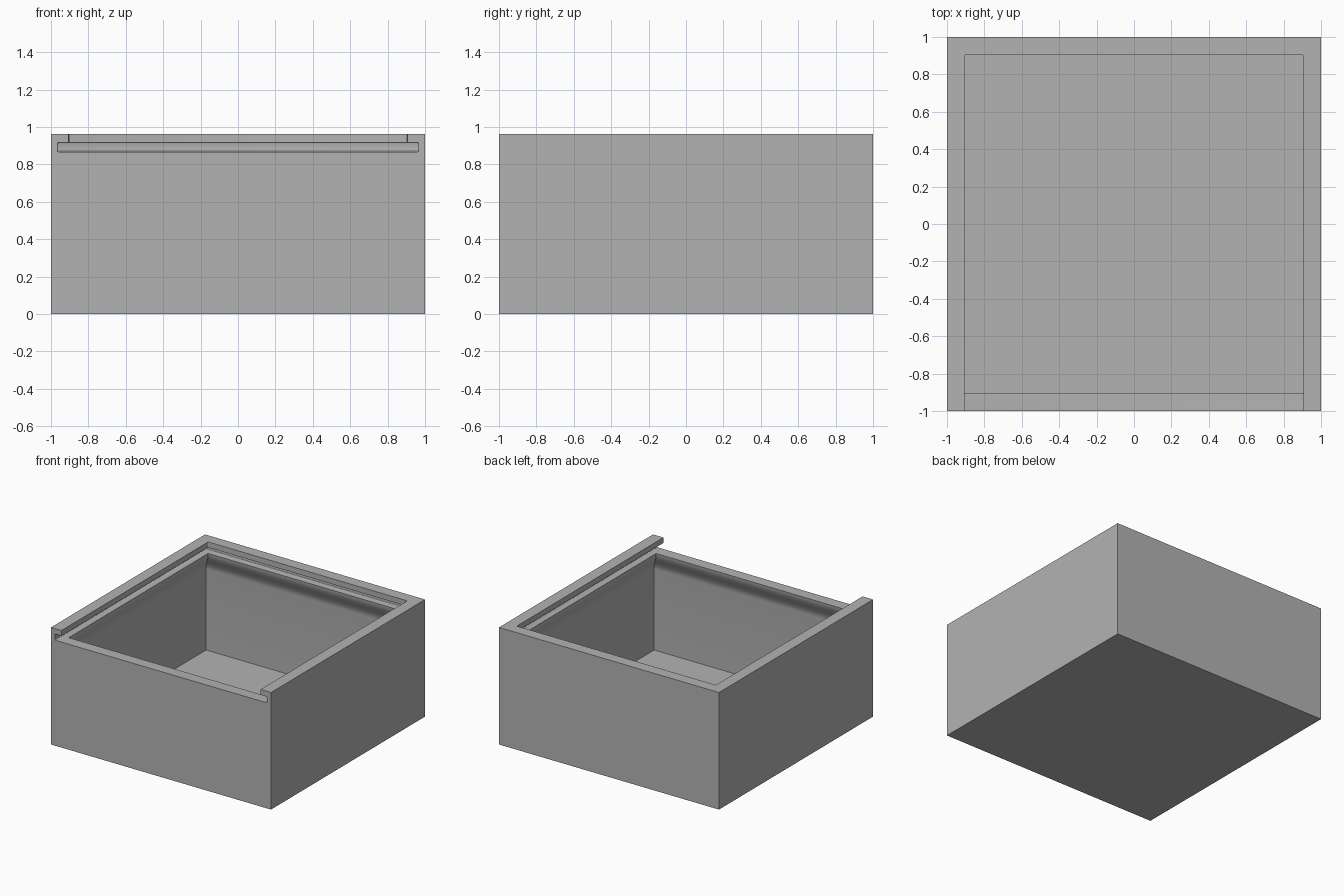
import bpy
import bmesh

if "Cube" in bpy.data.objects:
    bpy.data.objects.remove(bpy.data.objects["Cube"], do_unlink=True)

HEIGHT = 0.962
OPENING = 0.905      # half width of the mouth
INNER = 0.965        # half width of the cavity and of the lid groove
FLOOR = 0.035
LEDGE, LIP = 0.867, 0.917

grey = bpy.data.materials.new("light grey")
grey.use_nodes = True
colour = (0.45, 0.45, 0.45, 1)
grey.diffuse_color = colour
grey.node_tree.nodes["Principled BSDF"].inputs["Base Color"].default_value = colour


def finish(name, bm):
    bmesh.ops.recalc_face_normals(bm, faces=bm.faces)
    mesh = bpy.data.meshes.new(name)
    bm.to_mesh(mesh)
    bm.free()
    mesh.materials.append(grey)
    obj = bpy.data.objects.new(name, mesh)
    bpy.context.collection.objects.link(obj)
    return obj


def block(name, low, high, bevel=0):
    bm = bmesh.new()
    bmesh.ops.create_cube(bm, size=1)
    for v in bm.verts:
        v.co = [(a + b) / 2 + c * (b - a) for a, b, c in zip(low, high, v.co)]
    if bevel:
        bmesh.ops.bevel(bm, geom=bm.edges[:], offset=bevel, segments=3,
                        profile=0.5, affect='EDGES')
    return finish(name, bm)


def square_loft(name, profile):
    """Stack square rings given as (half width, height)."""
    bm = bmesh.new()
    rings = [[bm.verts.new((sx * r, sy * r, z)) for sx, sy in
              ((-1, -1), (1, -1), (1, 1), (-1, 1))] for r, z in profile]
    for a, b in zip(rings, rings[1:]):
        for i in range(4):
            j = (i + 1) % 4
            bm.faces.new((a[i], a[j], b[j], b[i]))
    bm.faces.new(rings[0])
    bm.faces.new(rings[-1])
    return finish(name, bm)


# Outer box
box = block("box_body", (-1, -1, 0), (1, 1, HEIGHT))

# Cavity whose walls thicken in a smooth curve up to the lid ledge
curve_start, steps = 0.70, 10
profile = [(INNER, FLOOR)]
for i in range(steps + 1):
    t = i / steps
    s = t * t * (3 - 2 * t)
    profile.append((INNER + (OPENING - INNER) * s,
                    curve_start + (LEDGE - curve_start) * t))
profile.append((OPENING, LEDGE + 0.02))

# Lid groove and mouth, both open at the front
cutters = [
    square_loft("cavity_cutter", profile),
    block("groove_cutter", (-INNER, -1.2, LEDGE), (INNER, INNER, LIP), 0.006),
    block("mouth_cutter", (-OPENING, -1.2, LIP - 0.02), (OPENING, OPENING, 1.2), 0.008),
]

bpy.context.view_layer.objects.active = box
for cutter in cutters:
    cutter.hide_render = True
    cut = box.modifiers.new(cutter.name, 'BOOLEAN')
    cut.operation = 'DIFFERENCE'
    cut.solver = 'EXACT'
    cut.object = cutter
    bpy.ops.object.modifier_apply(modifier=cut.name)
    bpy.data.objects.remove(cutter, do_unlink=True)

# Smooth the curved walls, keep the corners sharp
bpy.ops.object.select_all(action='DESELECT')
box.select_set(True)
bpy.ops.object.shade_smooth_by_angle(angle=0.5)
